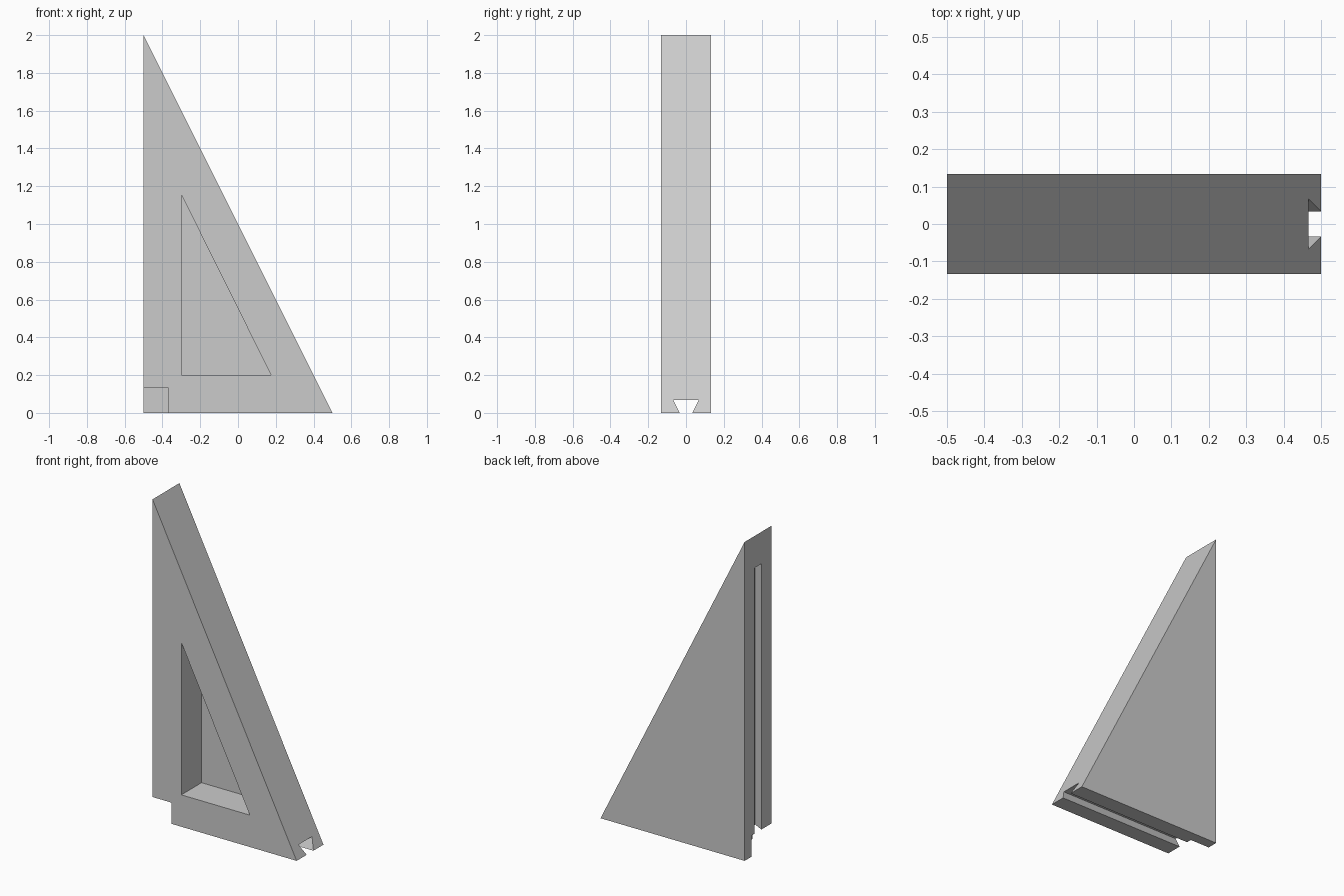
import bpy
import bmesh
from mathutils import Vector

HALF = 0.133   # half thickness of the wedge
WALL = 0.067   # thickness left behind the pocket and the corner notch
SLOT = 0.067   # dovetail depth and half width at its root

cube = bpy.data.objects.get("Cube")
if cube:
    bpy.data.objects.remove(cube, do_unlink=True)

grey = bpy.data.materials.new("light grey")
grey.use_nodes = True
grey.diffuse_color = (0.6, 0.6, 0.6, 1)
bsdf = next(n for n in grey.node_tree.nodes if n.type == "BSDF_PRINCIPLED")
bsdf.inputs["Base Color"].default_value = grey.diffuse_color


def prism(name, profile, sweep):
    """Solid made by sweeping a flat outline along a vector."""
    bm = bmesh.new()
    face = bm.faces.new([bm.verts.new(p) for p in profile])
    out = bmesh.ops.extrude_face_region(bm, geom=[face])
    moved = [v for v in out["geom"] if isinstance(v, bmesh.types.BMVert)]
    bmesh.ops.translate(bm, verts=moved, vec=Vector(sweep))
    bmesh.ops.recalc_face_normals(bm, faces=bm.faces)
    mesh = bpy.data.meshes.new(name)
    bm.to_mesh(mesh)
    bm.free()
    mesh.materials.append(grey)
    obj = bpy.data.objects.new(name, mesh)
    bpy.context.collection.objects.link(obj)
    return obj


def upright(points, y):
    return [(x, y, z) for x, z in points]


# Triangular body
body = prism("wedge_body", upright([(-0.5, 0), (0.5, 0), (-0.5, 2)], -HALF),
             (0, 2 * HALF, 0))

# Triangular pocket in the front, closed at the back
pocket = prism("pocket_cutter",
               upright([(-0.3, 0.2), (0.175, 0.2), (-0.3, 1.155)], WALL),
               (0, -0.5, 0))

# Square notch in the lower corner, closed at the back
notch = prism("notch_cutter",
              upright([(-0.6, -0.1), (-0.367, -0.1), (-0.367, 0.133), (-0.6, 0.133)], WALL),
              (0, -0.5, 0))

# Dovetail outline as (across, depth), carried slightly past the surface
m = 0.02
mouth = SLOT / 2 - m / 2
dovetail = [(-mouth, -m), (mouth, -m), (SLOT, SLOT), (-SLOT, SLOT)]

# Dovetail grooves along the bottom and up the tall side
bottom_groove = prism("bottom_groove_cutter", [(-0.6, a, d) for a, d in dovetail],
                      (1.3, 0, 0))
side_groove = prism("side_groove_cutter", [(d - 0.5, a, -0.1) for a, d in dovetail],
                    (0, 0, 1.9))

for cutter in (pocket, bottom_groove, side_groove, notch):
    cutter.hide_render = True
    cutter.hide_set(True)
    cut = body.modifiers.new(cutter.name, "BOOLEAN")
    cut.operation = "DIFFERENCE"
    cut.solver = "EXACT"
    cut.object = cutter

# Bake the cuts into the body and discard the cutters
bpy.context.view_layer.update()
graph = bpy.context.evaluated_depsgraph_get()
result = bpy.data.meshes.new_from_object(body.evaluated_get(graph))
body.modifiers.clear()
body.data = result
for cutter in (pocket, bottom_groove, side_groove, notch):
    bpy.data.objects.remove(cutter, do_unlink=True)
